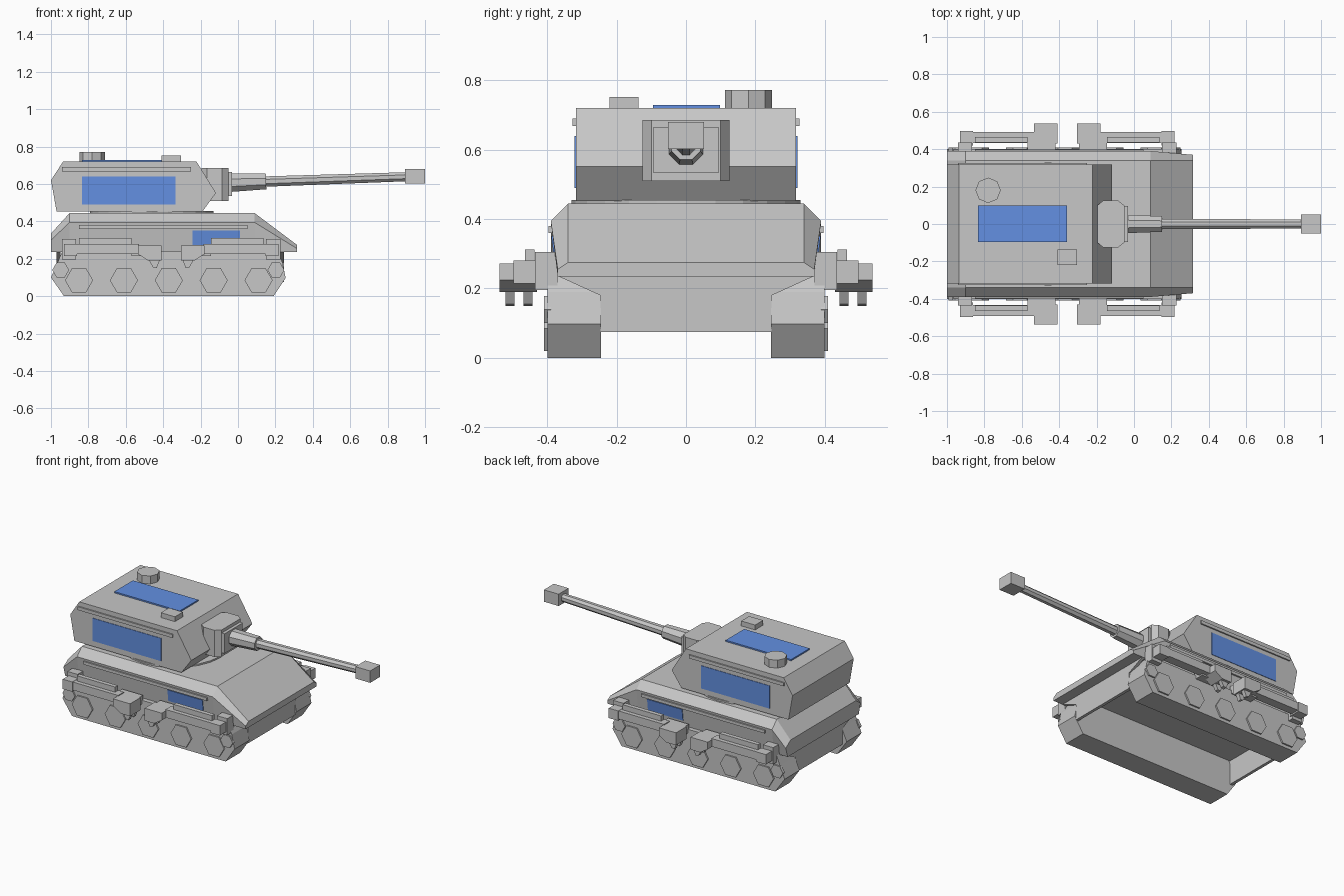
import bpy, bmesh, math
from mathutils import Vector

if "Cube" in bpy.data.objects:
    bpy.data.objects.remove(bpy.data.objects["Cube"])


def material(name, rgb):
    m = bpy.data.materials.new(name)
    m.diffuse_color = (*rgb, 1)
    m.use_nodes = True
    m.node_tree.nodes["Principled BSDF"].inputs["Base Color"].default_value = m.diffuse_color
    return m


GREY = material("armour grey", (0.57, 0.57, 0.57))
BLUE = material("panel blue", (0.125, 0.28, 0.76))


def finish(name, bm, mat=GREY):
    bmesh.ops.recalc_face_normals(bm, faces=bm.faces)
    me = bpy.data.meshes.new(name)
    bm.to_mesh(me)
    bm.free()
    me.materials.append(mat)
    ob = bpy.data.objects.new(name, me)
    bpy.context.collection.objects.link(ob)
    return ob


def loft(name, rings, mat=GREY):
    """Skin matching rings of points and cap both ends."""
    bm = bmesh.new()
    rows = [[bm.verts.new(p) for p in r] for r in rings]
    n = len(rows[0])
    for a, b in zip(rows, rows[1:]):
        for i in range(n):
            j = (i + 1) % n
            bm.faces.new((a[i], a[j], b[j], b[i]))
    bm.faces.new(rows[0])
    bm.faces.new(rows[-1])
    return finish(name, bm, mat)


def prism(name, profile, y0, y1, mat=GREY):
    """Extrude an (x, z) profile along y."""
    return loft(name, [[(x, y, z) for x, z in profile] for y in (y0, y1)], mat)


def box(name, x0, x1, y0, y1, z0, z1, mat=GREY):
    return prism(name, [(x0, z0), (x1, z0), (x1, z1), (x0, z1)], y0, y1, mat)


def tube(name, a, b, r0, r1, sides, turn=0.0):
    """Straight faceted tube from a to b."""
    a, b = Vector(a), Vector(b)
    d = (b - a).normalized()
    u = Vector((0, 1, 0)) if abs(d.y) < 0.9 else Vector((1, 0, 0))
    v = d.cross(u)
    rings = []
    for c, r in ((a, r0), (b, r1)):
        angles = [turn + 2 * math.pi * i / sides for i in range(sides)]
        rings.append([c + r * (u * math.cos(t) + v * math.sin(t)) for t in angles])
    return loft(name, rings)


# Hull: sections along x as half width / height pairs, mirrored across y
def hull_section(x, half):
    return [(x, y, z) for y, z in half] + [(x, -y, z) for y, z in reversed(half)]


full = [(0.37, 0.235), (0.39, 0.395), (0.34, 0.445)]
loft("hull", [
    hull_section(-1.0, [(0.37, 0.235), (0.39, 0.30), (0.34, 0.335)]),
    hull_section(-0.9, full),
    hull_section(0.088, full),
    hull_section(0.315, [(0.37, 0.235), (0.37, 0.255), (0.34, 0.275)]),
])

# Lower end plates: a tapering upper part, then a plate between the tracks
for end, x0, x1 in (("front", 0.225, 0.245), ("rear", -0.97, -0.95)):
    loft(f"{end}_plate", [[(x0, -w, z), (x0, w, z), (x1, w, z), (x1, -w, z)]
                          for w, z in ((0.37, 0.236), (0.247, 0.18), (0.247, 0.075))])

# Turret and its bearing ring
tube("turret_ring", (-0.46, 0, 0.44), (-0.46, 0, 0.455), 0.33, 0.33, 24)
prism("turret", [(-0.97, 0.453), (-1.0, 0.62), (-0.935, 0.72), (-0.222, 0.72),
                 (-0.118, 0.552), (-0.19, 0.453)], -0.318, 0.318)
box("roof_panel", -0.835, -0.358, -0.095, 0.098, 0.72, 0.729, BLUE)
tube("hatch", (-0.78, 0.18, 0.715), (-0.78, 0.18, 0.772), 0.068, 0.068, 8)
box("sight_box", -0.408, -0.306, -0.22, -0.137, 0.715, 0.752)


# Gun mantlet with a chamfered front
def rect(x, w, z0, z1):
    return [(x, -w, z0), (x, w, z0), (x, w, z1), (x, -w, z1)]


loft("mantlet", [rect(-0.195, 0.10, 0.51, 0.686), rect(-0.165, 0.125, 0.51, 0.686),
                 rect(-0.085, 0.125, 0.51, 0.686), rect(-0.052, 0.10, 0.51, 0.686)])
box("mantlet_plate", -0.055, -0.032, -0.095, 0.095, 0.535, 0.665)


# Gun, slightly raised
def bore(x):
    return (x, 0, 0.608 + 0.034 * x)


tube("gun_collar", bore(-0.04), bore(0.15), 0.053, 0.045, 8, math.pi / 8)
tube("gun_barrel", bore(0.14), bore(0.91), 0.03, 0.026, 8, math.pi / 8)
box("muzzle", 0.892, 1.0, -0.052, 0.052, 0.602, 0.68)

# Everything repeated on both sides
for side, s in (("right", -1), ("left", 1)):
    prism(f"{side}_track", [(-0.93, 0), (0.19, 0), (0.255, 0.098), (0.235, 0.19),
                            (0.21, 0.24), (-0.94, 0.24), (-0.965, 0.18), (-1.0, 0.10)],
          s * 0.245, s * 0.4)

    # Road wheels, then the smaller end wheels
    wheels = [(-0.85 + 0.24 * i, 0.085, 0.075) for i in range(5)]
    wheels += [(-0.948, 0.14, 0.045), (0.203, 0.14, 0.045)]
    for i, (x, z, r) in enumerate(wheels):
        tube(f"{side}_wheel_{i}", (x, s * 0.39, z), (x, s * 0.41, z), r, r, 6)

    # Rails along turret and hull
    box(f"{side}_turret_rail", -0.94, -0.25, s * 0.31, s * 0.327, 0.668, 0.69)
    box(f"{side}_hull_rail", -0.85, 0.05, s * 0.375, s * 0.397, 0.36, 0.38)

    # Painted side panels; the hull one follows the leaning wall
    box(f"{side}_turret_panel", -0.835, -0.335, s * 0.316, s * 0.321, 0.49, 0.64, BLUE)
    loft(f"{side}_hull_panel", [
        [(x, s * (0.37 + 0.125 * (z - 0.235) + o), z)
         for x, z in ((-0.243, 0.275), (0.012, 0.275), (0.012, 0.352), (-0.243, 0.352))]
        for o in (-0.002, 0.004)], BLUE)

    # Folded arms, mirrored front to back about the middle of the tracks
    for end, f in (("rear", 1), ("front", -1)):
        n = f"{side}_{end}"

        def flip(x):
            return -0.357 + f * (x + 0.357)

        def part(label, x0, x1, y0, y1, z0, z1):
            box(f"{n}_{label}", flip(x0), flip(x1), s * y0, s * y1, z0, z1)

        part("bracket", -0.94, -0.865, 0.37, 0.435, 0.195, 0.305)
        part("shoulder", -0.93, -0.86, 0.42, 0.497, 0.215, 0.28)
        part("arm", -0.87, -0.53, 0.432, 0.492, 0.225, 0.278)
        part("arm_rod", -0.85, -0.57, 0.437, 0.465, 0.275, 0.312)
        part("wrist", -0.57, -0.42, 0.39, 0.46, 0.215, 0.27)
        # Hand with a sloping back and two pointed fingers
        hand = [(-0.535, 0.272), (-0.41, 0.272), (-0.41, 0.19), (-0.48, 0.19), (-0.535, 0.225)]
        prism(f"{n}_hand", [(flip(x), z) for x, z in hand], s * 0.43, s * 0.538)
        finger = [(-0.48, 0.20), (-0.415, 0.20), (-0.435, 0.15), (-0.455, 0.155)]
        for i, y in enumerate((0.443, 0.495)):
            prism(f"{n}_finger_{i}", [(flip(x), z) for x, z in finger], s * y, s * (y + 0.026))
